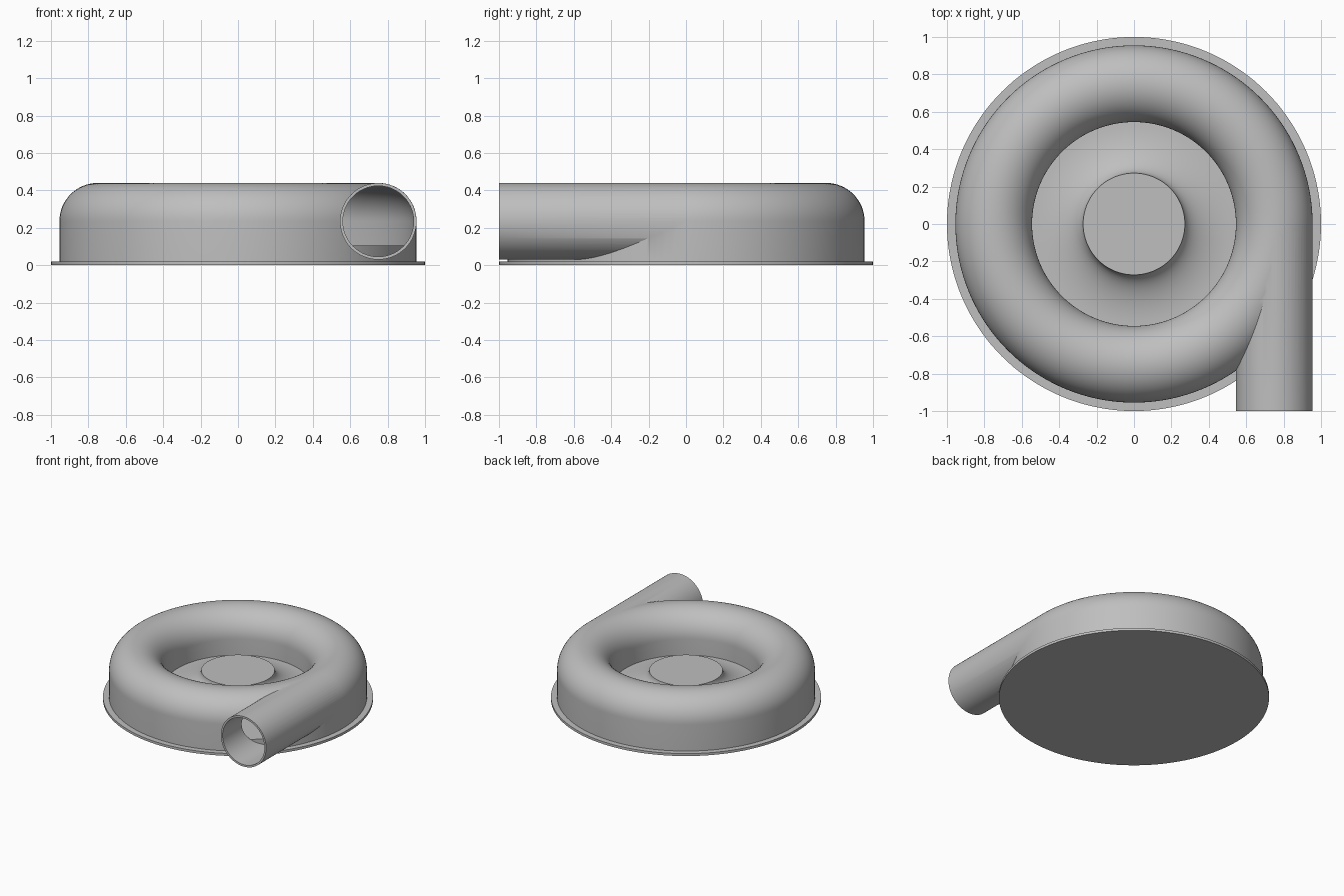
import bpy
import bmesh
from math import cos, sin, pi
from mathutils import Matrix, Vector

if "Cube" in bpy.data.objects:
    bpy.data.objects.remove(bpy.data.objects["Cube"], do_unlink=True)

SEGMENTS = 144
RING, MID = 0.75, 0.235          # volute centre radius and height
OUTER, INNER = 0.205, 0.19       # tube radii
FLOOR, FLANGE, HUB = 0.105, 0.02, 0.272

grey = bpy.data.materials.new("light_grey")
grey.use_nodes = True
colour = (0.52, 0.52, 0.52, 1)
grey.diffuse_color = colour
grey.node_tree.nodes["Principled BSDF"].inputs["Base Color"].default_value = colour


def make_object(name, bm):
    bmesh.ops.recalc_face_normals(bm, faces=bm.faces[:])
    mesh = bpy.data.meshes.new(name)
    bm.to_mesh(mesh)
    bm.free()
    mesh.materials.append(grey)
    obj = bpy.data.objects.new(name, mesh)
    bpy.context.collection.objects.link(obj)
    return obj


def arc(cx, cz, rx, rz, start, end, steps):
    angles = [start + (end - start) * i / steps for i in range(steps + 1)]
    return [(cx + rx * cos(a), cz + rz * sin(a)) for a in angles]


def revolve(name, profile):
    """Spin a closed (radius, height) profile around the z axis."""
    bm = bmesh.new()
    verts = [bm.verts.new((r, 0, z)) for r, z in profile]
    edges = [bm.edges.new((a, b)) for a, b in zip(verts, verts[1:] + verts[:1])]
    bmesh.ops.spin(bm, geom=verts + edges, cent=(0, 0, 0), axis=(0, 0, 1),
                   angle=2 * pi, steps=SEGMENTS, use_merge=True)
    bmesh.ops.remove_doubles(bm, verts=bm.verts[:], dist=1e-5)
    bmesh.ops.dissolve_degenerate(bm, edges=bm.edges[:], dist=1e-5)
    return make_object(name, bm)


def rod(name, radius, y0, y1):
    """Cylinder along y on the outlet axis."""
    bm = bmesh.new()
    place = Matrix.Translation(Vector((RING, (y0 + y1) / 2, MID))) @ Matrix.Rotation(pi / 2, 4, "X")
    bmesh.ops.create_cone(bm, cap_ends=True, segments=96, radius1=radius,
                          radius2=radius, depth=y1 - y0, matrix=place)
    return make_object(name, bm)


def boolean(target, tool, operation):
    mod = target.modifiers.new("boolean", "BOOLEAN")
    mod.operation, mod.object, mod.solver = operation, tool, "EXACT"
    bpy.context.view_layer.update()
    graph = bpy.context.evaluated_depsgraph_get()
    mesh = bpy.data.meshes.new_from_object(target.evaluated_get(graph))
    target.modifiers.clear()
    target.data = mesh
    bpy.data.objects.remove(tool, do_unlink=True)


# Casing: flange, rounded ring, inner wall, flared hub
casing = revolve("blower_casing",
                 [(0, 0), (1, 0), (1, FLANGE), (RING + OUTER, FLANGE)]
                 + arc(RING, MID, OUTER, OUTER, 0, pi, 32)
                 + arc(RING - OUTER, MID, RING - OUTER - HUB, MID - FLOOR, 1.5 * pi, pi, 16)
                 + [(0, MID)])

# Outlet pipe, tangent to the ring
boolean(casing, rod("outlet_pipe", OUTER - 0.0005, -1, 0), "UNION")

# Hollow channel inside the ring
channel = revolve("channel_cutter",
                  [(RING - INNER, FLOOR), (RING + INNER, FLOOR)]
                  + arc(RING, MID, INNER, INNER, 0, pi, 32))
boolean(casing, channel, "DIFFERENCE")

# Pipe bore, stopping against the raised floor
bore = rod("bore_cutter", INNER - 0.001, -1.1, -0.01)
floor = revolve("floor_plug", [(0, 0), (RING + INNER, 0), (RING + INNER, FLOOR), (0, FLOOR)])
boolean(bore, floor, "DIFFERENCE")
boolean(casing, bore, "DIFFERENCE")

# Smooth shading with sharp rims
bpy.ops.object.select_all(action="DESELECT")
casing.select_set(True)
bpy.context.view_layer.objects.active = casing
bpy.ops.object.shade_smooth_by_angle(angle=pi / 6)
